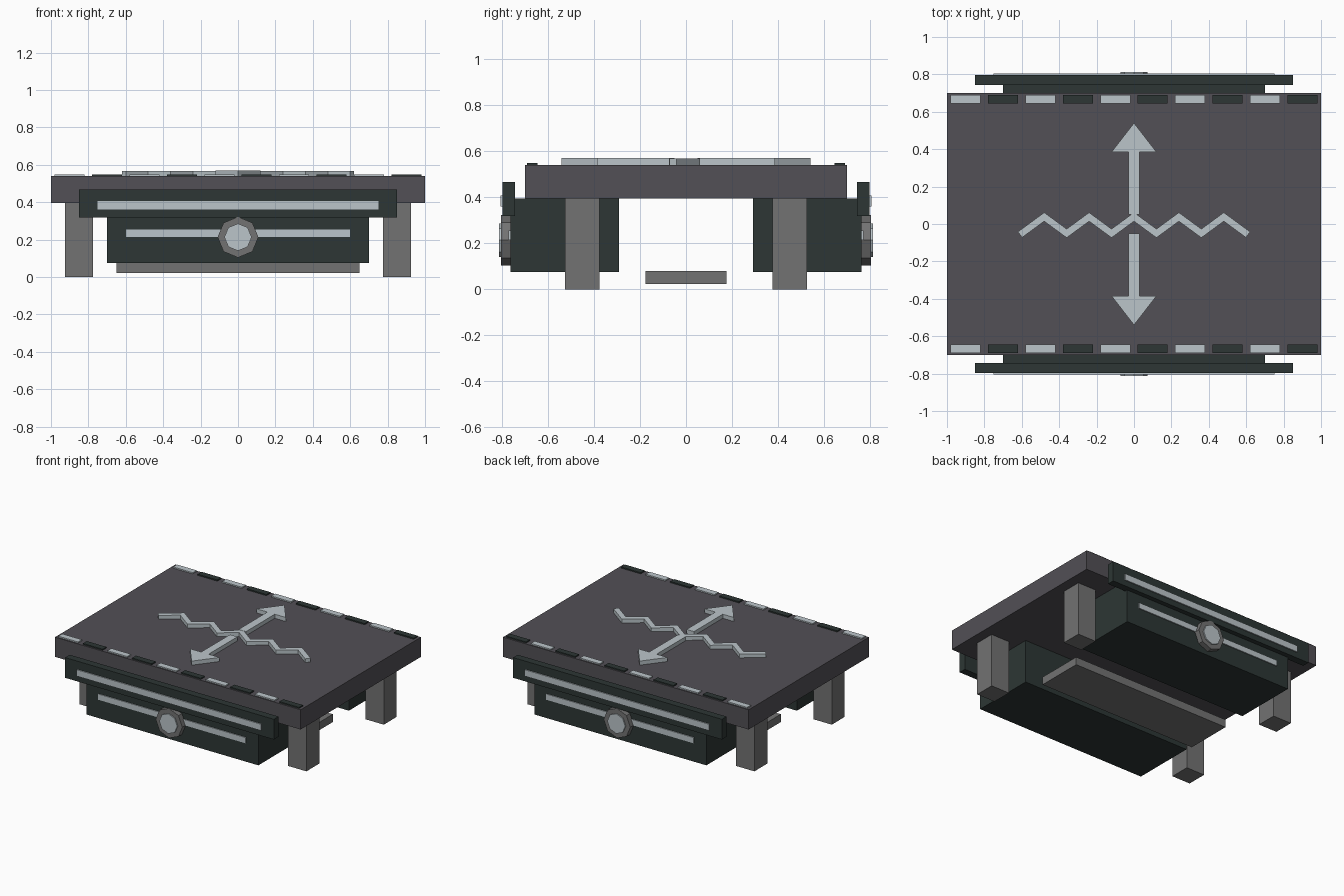
import bpy, bmesh, math
from mathutils import Matrix, Vector

if "Cube" in bpy.data.objects:
    bpy.data.objects.remove(bpy.data.objects["Cube"])


def material(name, rgb):
    m = bpy.data.materials.new(name)
    m.diffuse_color = (*rgb, 1)
    m.use_nodes = True
    m.node_tree.nodes["Principled BSDF"].inputs["Base Color"].default_value = m.diffuse_color
    return m


SLATE = material("slate grey", (0.085, 0.08, 0.092))
STEEL = material("mid grey", (0.17, 0.17, 0.17))
DARK = material("dark green grey", (0.026, 0.037, 0.035))
PALE = material("pale blue grey", (0.50, 0.56, 0.59))


def finish(name, bm, mat):
    bmesh.ops.recalc_face_normals(bm, faces=bm.faces)
    me = bpy.data.meshes.new(name)
    bm.to_mesh(me)
    bm.free()
    me.materials.append(mat)
    ob = bpy.data.objects.new(name, me)
    bpy.context.collection.objects.link(ob)
    return ob


def box(name, x, y, z, mat):
    """Box from (min, max) ranges on each axis."""
    bm = bmesh.new()
    size = [r[1] - r[0] for r in (x, y, z)]
    mid = [(r[0] + r[1]) / 2 for r in (x, y, z)]
    bmesh.ops.create_cube(bm, size=1, matrix=Matrix.Translation(mid) @ Matrix.Diagonal((*size, 1)))
    return finish(name, bm, mat)


def plate(name, outline, z0, z1, mat):
    """Flat outline in x, y extruded upward."""
    bm = bmesh.new()
    face = bm.faces.new([bm.verts.new((x, y, z0)) for x, y in outline])
    new = bmesh.ops.extrude_face_region(bm, geom=[face])["geom"]
    bmesh.ops.translate(bm, vec=(0, 0, z1 - z0), verts=[v for v in new if isinstance(v, bmesh.types.BMVert)])
    return finish(name, bm, mat)


def knob(name, s, z, r_back, r_front, y0, y1, mat):
    """Eight-sided disc facing along y on side s."""
    bm = bmesh.new()
    mat4 = (Matrix.Translation((0, s * (y0 + y1) / 2, z))
            @ Matrix.Rotation(-s * math.pi / 2, 4, 'X') @ Matrix.Rotation(math.pi / 2, 4, 'Z'))
    bmesh.ops.create_cone(bm, cap_ends=True, segments=8, radius1=r_back, radius2=r_front,
                          depth=y1 - y0, matrix=mat4)
    return finish(name, bm, mat)


def span(s, a, b):
    return tuple(sorted((s * a, s * b)))


# Table slab and low middle bar
TOP = 0.54
box("top_slab", (-1, 1), (-0.7, 0.7), (0.395, TOP), SLATE)
box("lower_bar", (-0.65, 0.65), (-0.175, 0.175), (0.022, 0.08), STEEL)

for s, side in ((-1, "front"), (1, "back")):
    # Legs
    for sx, lr in ((-1, "left"), (1, "right")):
        box(f"{side}_{lr}_leg", span(sx, 0.775, 0.925), span(s, 0.375, 0.525), (0, 0.395), STEEL)

    # Side housing, upper panel and their pale strips
    box(f"{side}_housing", (-0.7, 0.7), span(s, 0.29, 0.763), (0.075, 0.395), DARK)
    box(f"{side}_panel", (-0.85, 0.85), span(s, 0.743, 0.797), (0.318, 0.467), DARK)
    box(f"{side}_panel_strip", (-0.75, 0.75), span(s, 0.797, 0.805), (0.36, 0.407), PALE)
    box(f"{side}_housing_strip", (-0.6, 0.6), span(s, 0.763, 0.77), (0.213, 0.255), PALE)

    # Round lamp: ring and lens
    knob(f"{side}_lamp_ring", s, 0.213, 0.109, 0.109, 0.76, 0.803, STEEL)
    knob(f"{side}_lamp_lens", s, 0.213, 0.073, 0.073, 0.80, 0.812, PALE)

    # Dashed edge markings, alternating pale and dark
    for i in range(10):
        x = -0.9 + 0.2 * i
        box(f"{side}_edge_dash_{i + 1}", (x - 0.08, x + 0.08), span(s, 0.645, 0.69),
            (TOP, TOP + 0.009), DARK if i % 2 else PALE)

    # Raised arrow
    arrow = [(-0.03, 0.05), (0.03, 0.05), (0.03, 0.385), (0.12, 0.385),
             (0, 0.54), (-0.12, 0.385), (-0.03, 0.385)]
    plate(f"{side}_arrow", [(x, s * y) for x, y in arrow], TOP, 0.57, PALE)

# Raised zigzag line: one mitred outline of even thickness
path = [Vector((-0.6 + 0.12 * i, 0.038 if i % 2 else -0.05)) for i in range(11)]
slope = (path[1] - path[0]).normalized()
half = 0.019
rise = half / slope.x
cap = Vector((-slope.y, slope.x)) * half
upper = [p + Vector((0, rise)) for p in path]
lower = [p - Vector((0, rise)) for p in path]
ext = slope * 0.012
upper[0], lower[0] = path[0] - ext + cap, path[0] - ext - cap
for line in (upper, lower):
    line[-1] = Vector((-line[0].x, line[0].y))
plate("zigzag_line", [tuple(p) for p in upper + lower[::-1]], TOP, 0.568, PALE)
